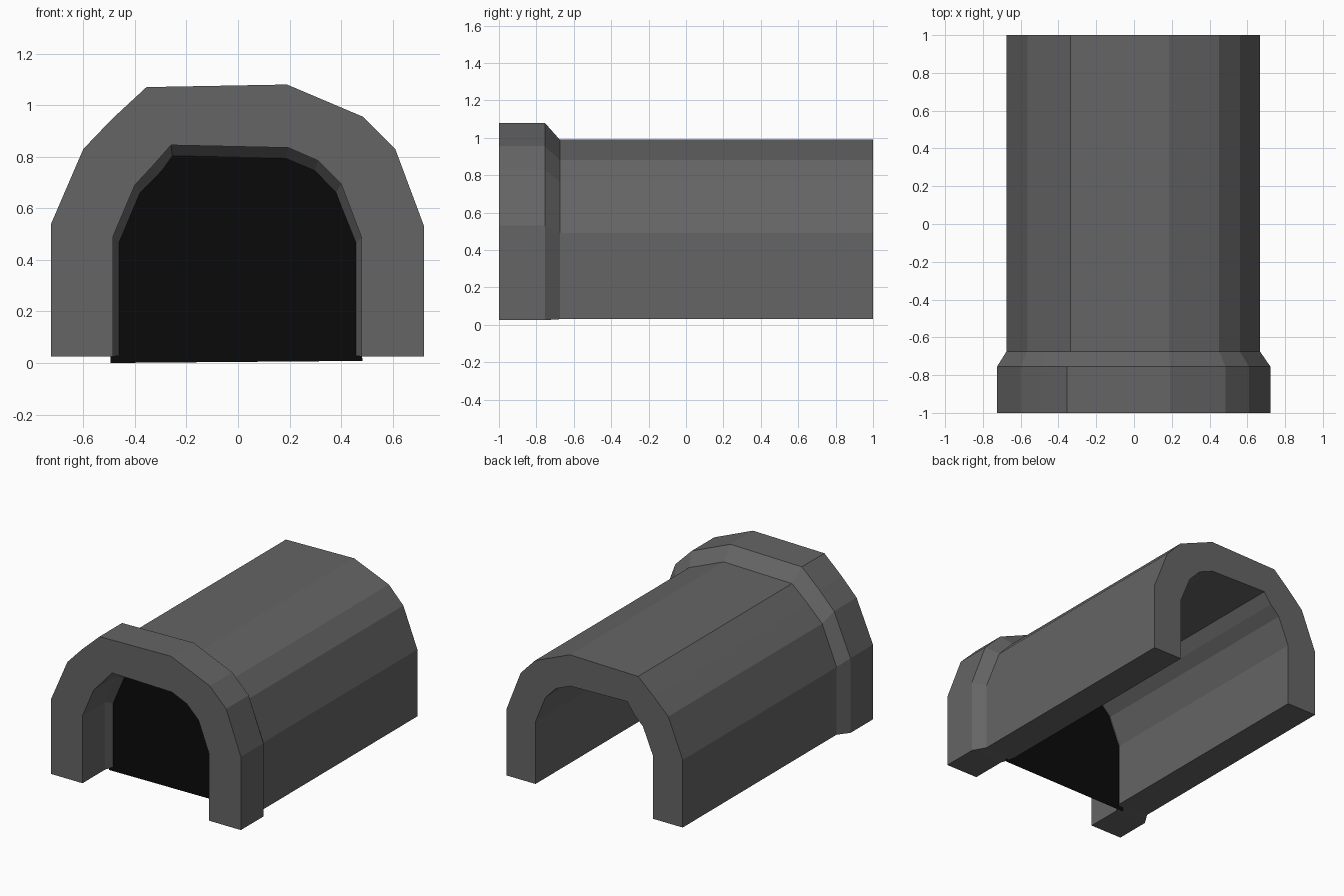
import bpy, bmesh

if "Cube" in bpy.data.objects:
    bpy.data.objects.remove(bpy.data.objects["Cube"])

# Cross-sections, left foot over the arch to right foot (x, z)
RING_OUT = [(-.725, .025), (-.725, .54), (-.60, .83), (-.49, .945), (-.355, 1.07),
            (.19, 1.08), (.485, .955), (.61, .83), (.722, .53), (.722, .025)]
RING_IN = [(-.485, .025), (-.485, .49), (-.40, .69), (-.335, .76), (-.26, .845),
           (.195, .835), (.31, .785), (.40, .695), (.48, .485), (.48, .025)]
BODY_OUT = [(-.675, .03), (-.675, .495), (-.565, .765), (-.455, .873), (-.335, .98),
            (.185, .99), (.45, .88), (.56, .765), (.667, .49), (.667, .03)]
BODY_IN = [(-.45, .03), (-.45, .46), (-.372, .645), (-.305, .71), (-.252, .785),
           (.182, .775), (.29, .73), (.372, .645), (.447, .46), (.447, .03)]


def material(name, v):
    m = bpy.data.materials.new(name)
    m.diffuse_color = (v, v, v, 1)
    m.use_nodes = True
    m.node_tree.nodes["Principled BSDF"].inputs["Base Color"].default_value = m.diffuse_color
    return m


def finish(name, bm, mat):
    me = bpy.data.meshes.new(name)
    bm.to_mesh(me)
    bm.free()
    me.materials.append(mat)
    bpy.context.collection.objects.link(bpy.data.objects.new(name, me))


# Tunnel shell: thick arch lofted from the wide entrance ring to the long body
bm = bmesh.new()
loops = []
for y, outer, inner in [(-1, RING_OUT, RING_IN), (-.755, RING_OUT, RING_IN),
                        (-.675, BODY_OUT, BODY_IN), (1, BODY_OUT, BODY_IN)]:
    loops.append([bm.verts.new((x, y, z)) for x, z in outer + inner[::-1]])
n = len(loops[0])
for a, b in zip(loops, loops[1:]):
    for i in range(n):
        j = (i + 1) % n
        bm.faces.new((a[i], a[j], b[j], b[i]))
for end in (loops[0], loops[-1]):
    for i in range(n // 2 - 1):
        bm.faces.new((end[i], end[i + 1], end[n - 2 - i], end[n - 1 - i]))
bmesh.ops.recalc_face_normals(bm, faces=bm.faces)
finish("tunnel_shell", bm, material("dark_stone", .13))

# Black panel closing the opening just behind the entrance ring
bm = bmesh.new()
outline = [(-.495, 0)] + RING_IN[1:-1] + [(.482, .008)]
face = bm.faces.new([bm.verts.new((x, -.70, z)) for x, z in outline])
face.normal_update()
if face.normal.y > 0:
    face.normal_flip()
finish("dark_opening_panel", bm, material("black", .003))
